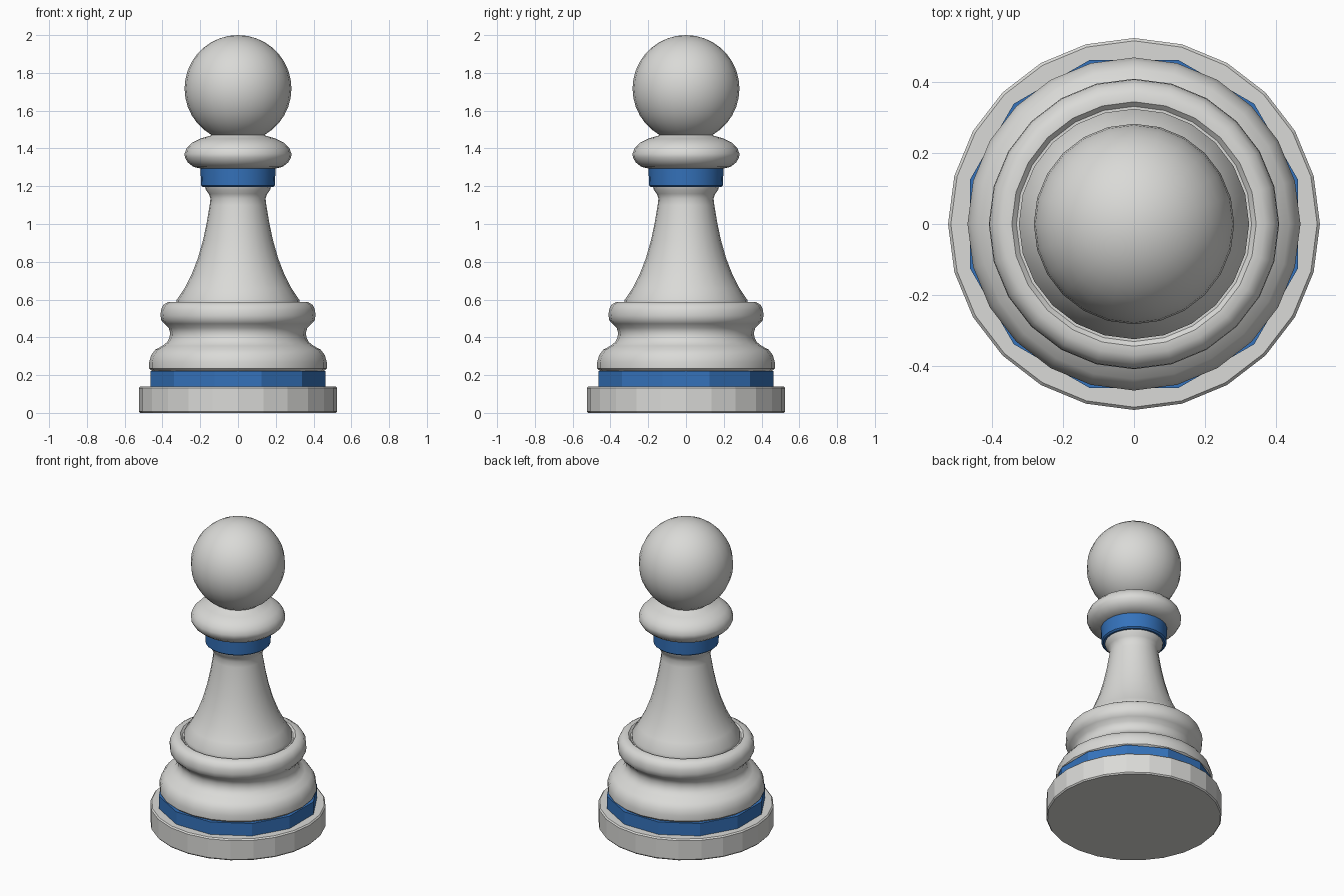
import bpy, math

if "Cube" in bpy.data.objects:
    bpy.data.objects.remove(bpy.data.objects["Cube"])

def material(name, rgb):
    m = bpy.data.materials.new(name)
    m.diffuse_color = (*rgb, 1)
    m.use_nodes = True
    m.node_tree.nodes["Principled BSDF"].inputs["Base Color"].default_value = m.diffuse_color
    return m

grey = material("light_grey", (0.70, 0.70, 0.68))
blue = material("band_blue", (0.035, 0.17, 0.50))

def lathe(name, profile, mat, sides=24, turn=0.0, angle=35):
    """Spin an (r, z) profile, bottom to top, into a closed solid."""
    verts, faces = [], []
    for r, z in profile:
        for i in range(sides):
            a = 2 * math.pi * i / sides + turn
            verts.append((r * math.cos(a), r * math.sin(a), z))
    for k in range(len(profile) - 1):
        for i in range(sides):
            j = (i + 1) % sides
            faces.append((k * sides + i, k * sides + j,
                          (k + 1) * sides + j, (k + 1) * sides + i))
    top = (len(profile) - 1) * sides
    faces.append(tuple(reversed(range(sides))))
    faces.append(tuple(range(top, top + sides)))
    me = bpy.data.meshes.new(name)
    me.from_pydata(verts, [], faces)
    me.materials.append(mat)
    ob = bpy.data.objects.new(name, me)
    bpy.context.collection.objects.link(ob)
    for p in me.polygons:
        p.use_smooth = angle > 0
    if angle > 0:
        me.set_sharp_from_angle(angle=math.radians(angle))
    return ob

# Faceted foot disc
lathe("foot_disc", [(0.518, 0), (0.525, 0.008), (0.525, 0.132), (0.517, 0.14)], grey, angle=0)

# Lower coloured band, a twelve sided ring
lathe("lower_band", [(0.48, 0.138), (0.48, 0.222)], blue, 12, math.radians(15), 0)

# Stepped base moulding
lathe("base_moulding", [
    (0.455, 0.222), (0.470, 0.235), (0.470, 0.270), (0.460, 0.305), (0.438, 0.335),
    (0.400, 0.355), (0.375, 0.375), (0.362, 0.400), (0.360, 0.425), (0.367, 0.450),
    (0.390, 0.472), (0.406, 0.490), (0.410, 0.515), (0.408, 0.545), (0.395, 0.572),
    (0.370, 0.587), (0.345, 0.588), (0.332, 0.575)], grey, 24)

# Tapering stem
lathe("stem", [
    (0.325, 0.57), (0.325, 0.598), (0.283, 0.660), (0.245, 0.735), (0.212, 0.820),
    (0.185, 0.915), (0.165, 1.010), (0.150, 1.100), (0.146, 1.135), (0.155, 1.160),
    (0.170, 1.180), (0.175, 1.200)], grey, 24)

# Upper coloured band
lathe("upper_band", [(0.185, 1.195), (0.195, 1.203), (0.199, 1.295)], blue, 24)

# Rounded collar
lathe("collar", [
    (0.190, 1.292), (0.235, 1.302), (0.265, 1.325), (0.281, 1.352), (0.283, 1.372),
    (0.272, 1.402), (0.245, 1.430), (0.200, 1.452), (0.145, 1.468), (0.130, 1.480)], grey, 24)

# Ball head
bpy.ops.mesh.primitive_uv_sphere_add(segments=24, ring_count=18, radius=0.283,
                                     location=(0, 0, 1.717))
head = bpy.context.object
head.name = "ball_head"
head.data.materials.append(grey)
for p in head.data.polygons:
    p.use_smooth = True
